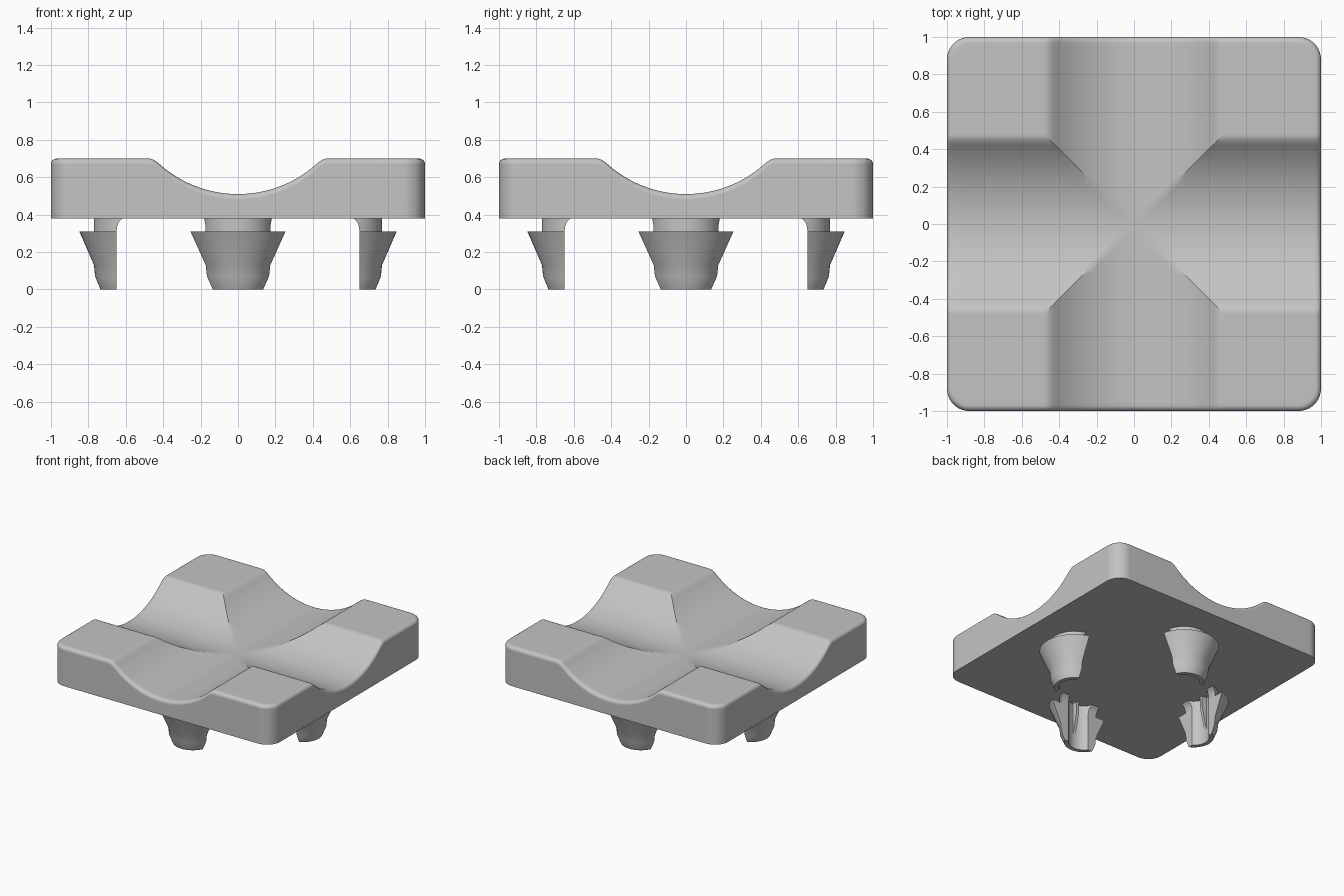
import bpy, bmesh, math

if "Cube" in bpy.data.objects:
    bpy.data.objects.remove(bpy.data.objects["Cube"], do_unlink=True)

grey = bpy.data.materials.new("plain_grey")
grey.use_nodes = True
COLOUR = (0.55, 0.55, 0.55, 1)
grey.diffuse_color = COLOUR
for node in grey.node_tree.nodes:
    if node.type == 'BSDF_PRINCIPLED':
        node.inputs["Base Color"].default_value = COLOUR

TOP, BOTTOM = 0.70, 0.38          # plate heights
CORNER, RIM = 0.12, 0.03          # plan corner radius, top edge rounding
GROOVE_R, GROOVE_LOW = 0.628, 0.51


def finish(bm, name):
    bmesh.ops.recalc_face_normals(bm, faces=bm.faces)
    mesh = bpy.data.meshes.new(name)
    bm.to_mesh(mesh)
    bm.free()
    mesh.materials.append(grey)
    mesh.shade_smooth()
    mesh.set_sharp_from_angle(angle=math.radians(30))
    return mesh


def add_object(name, mesh, turn=0.0):
    obj = bpy.data.objects.new(name, mesh)
    bpy.context.collection.objects.link(obj)
    obj.rotation_euler.z = turn
    mod = obj.modifiers.new("even_shading", 'WEIGHTED_NORMAL')
    mod.keep_sharp = True
    return obj


def groove_height(u):
    """Round trough with a softened lip where it meets the flat top."""
    if abs(u) >= GROOVE_R:
        return TOP
    arc = GROOVE_LOW + GROOVE_R - math.sqrt(GROOVE_R ** 2 - u * u)
    soft = 0.03
    blend = max(soft - abs(TOP - arc), 0) / soft
    return min(TOP, arc) - blend * blend * soft / 4


def plate_point(u, v):
    s = max(abs(u), abs(v))
    lim = 1 - CORNER
    cx, cy = max(-lim, min(lim, u)), max(-lim, min(lim, v))
    dx, dy = u - cx, v - cy
    dist = math.hypot(dx, dy)
    k = max(abs(dx), abs(dy)) / dist if dist > 1e-9 else 1
    inset = min(1 - s, RIM)
    drop = RIM - math.sqrt(max(RIM ** 2 - (RIM - inset) ** 2, 0))
    return cx + dx * k, cy + dy * k, min(groove_height(u), groove_height(v)) - drop


# Plate: crossed troughs in the top, rounded corners and rim
half = [0.03 * i for i in range(1, 14)]
half += [0.39 + 0.01 * i for i in range(1, 11)]
half += [0.68] + [0.88 + 0.0225 * i for i in range(4)]
half += [1 - RIM * (1 - math.sin(math.radians(a))) for a in (0, 22.5, 45, 67.5, 90)]
# the rim rounding is steepest at the outer edge
half = half[:-5] + [1 - RIM + RIM * math.sin(math.radians(a)) for a in (0, 22.5, 45, 67.5, 90)]
coords = [-c for c in reversed(half)] + [0.0] + half
n = len(coords)
bm = bmesh.new()
grid = [[bm.verts.new(plate_point(u, v)) for v in coords] for u in coords]
for i in range(n - 1):
    for j in range(n - 1):
        a, b = grid[i][j], grid[i + 1][j]
        c, d = grid[i + 1][j + 1], grid[i][j + 1]
        if i == j:                       # keep the diagonal creases clean
            bm.faces.new((a, b, c))
            bm.faces.new((a, c, d))
        elif i + j == n - 2:
            bm.faces.new((a, b, d))
            bm.faces.new((b, c, d))
        else:
            bm.faces.new((a, b, c, d))
rim = [e for e in bm.edges if e.is_boundary]
walls = bmesh.ops.extrude_edge_only(bm, edges=rim)["geom"]
for item in walls:
    if isinstance(item, bmesh.types.BMVert):
        item.co.z = BOTTOM
bmesh.ops.holes_fill(bm, edges=[e for e in bm.edges if e.is_boundary], sides=0)
add_object("plate", finish(bm, "plate"))

# Snap clip: part of a barbed, hollow peg, sliced flat on its inner side
AXIS, HOLE, STEPS = 0.586, 0.115, 20
# height, outer radius, position of the flat slice
ROWS = [(0, 0.149, 0.65), (0.07, 0.178, 0.65), (0.13, 0.184, 0.65),
        (0.31, 0.262, 0.65), (0.31, 0.184, 0.65), (0.335, 0.184, 0.647),
        (0.355, 0.184, 0.64), (0.37, 0.184, 0.628), (0.39, 0.184, 0.605)]


def arc_points(radius, flat, z):
    reach = math.acos((flat - AXIS) / radius)
    for i in range(STEPS + 1):
        t = reach * (2 * i / STEPS - 1)
        yield AXIS + radius * math.cos(t), radius * math.sin(t), z


bm = bmesh.new()
loops = []
for z, radius, flat in ROWS:
    outline = list(arc_points(radius, flat, z)) + list(arc_points(HOLE, flat, z))[::-1]
    loops.append([bm.verts.new(p) for p in outline])
for low, high in zip(loops, loops[1:]):
    for i in range(len(low)):
        k = (i + 1) % len(low)
        bm.faces.new((low[i], low[k], high[k], high[i]))
for loop in (loops[0], loops[-1]):
    for i in range(STEPS):
        bm.faces.new((loop[i], loop[i + 1], loop[-2 - i], loop[-1 - i]))

# Thin stiffening rib inside the hollow
rib = [(0.71, 0.06), (0.655, 0.30), (0.655, 0.39), (0.71, 0.39)]
sides = [[bm.verts.new((x, y, z)) for x, z in rib] for y in (-0.012, 0.012)]
for side in sides:
    bm.faces.new(side)
for i in range(len(rib)):
    k = (i + 1) % len(rib)
    bm.faces.new((sides[0][i], sides[0][k], sides[1][k], sides[1][i]))
clip = finish(bm, "clip")

for i, place in enumerate(("left", "back", "right", "front")):
    add_object(place + "_clip", clip, i * math.pi / 2)
